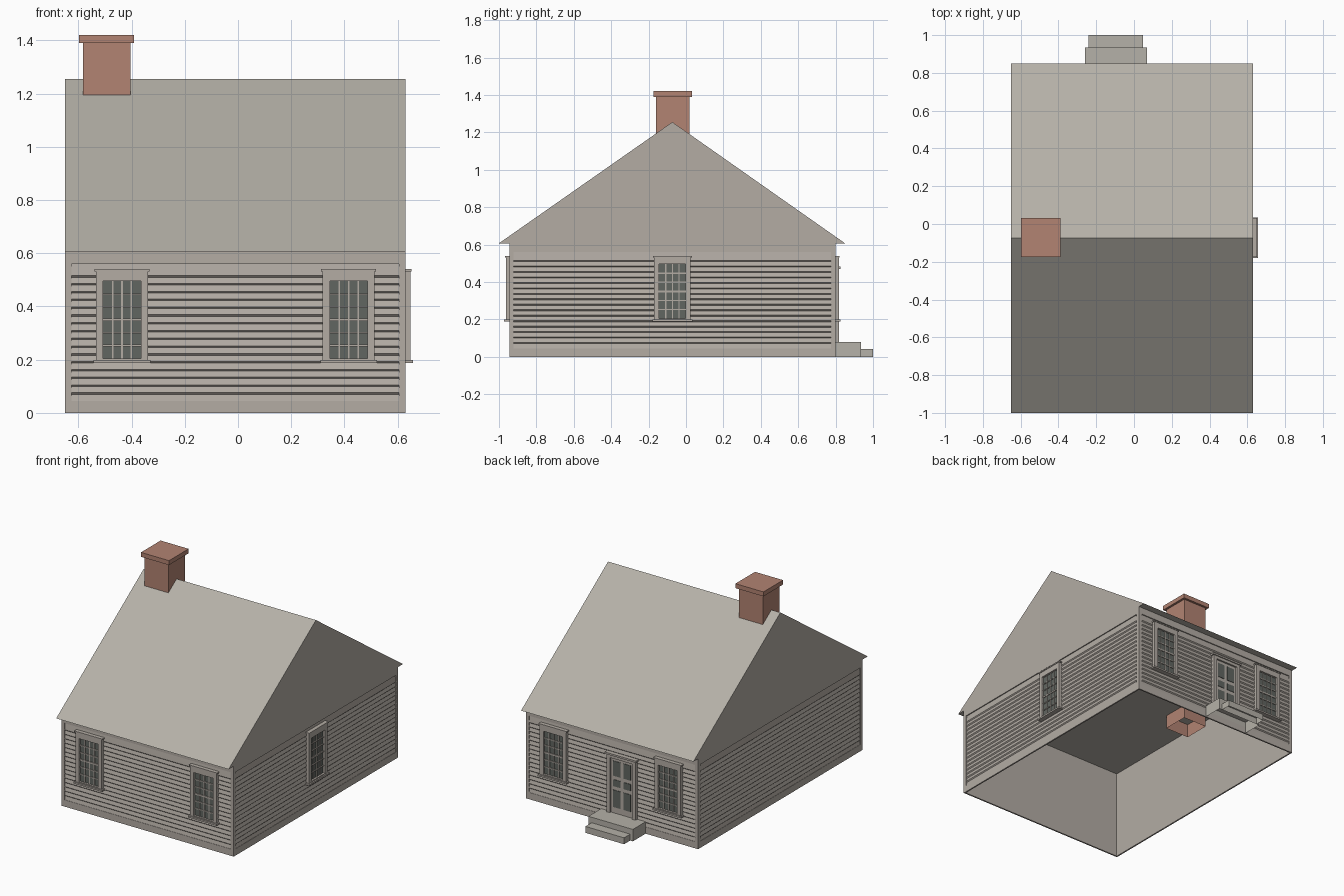
import bpy, bmesh
from math import radians
from mathutils import Matrix

if "Cube" in bpy.data.objects:
    bpy.data.objects.remove(bpy.data.objects["Cube"])


def material(name, rgb):
    lin = [((c / 255 + 0.055) / 1.055) ** 2.4 for c in rgb] + [1]
    m = bpy.data.materials.new(name)
    m.use_nodes = True
    m.diffuse_color = lin
    bsdf = next(n for n in m.node_tree.nodes if n.type == 'BSDF_PRINCIPLED')
    bsdf.inputs["Base Color"].default_value = lin
    return m


WALL = material("warm grey paint", (179, 172, 164))
ROOF = material("grey roofing", (181, 177, 168))
BRICK = material("brick red", (178, 131, 114))
GLASS = material("dark glass", (97, 102, 97))


def finish(name, bm, mats, place=Matrix()):
    me = bpy.data.meshes.new(name)
    bm.to_mesh(me)
    bm.free()
    for m in mats:
        me.materials.append(m)
    ob = bpy.data.objects.new(name, me)
    ob.matrix_world = place
    bpy.context.collection.objects.link(ob)
    return ob


def boxes(name, spans, mat, place=Matrix(), open_bottom=False):
    """One object from boxes given as (x0, x1, y0, y1, z0, z1)."""
    bm = bmesh.new()
    for x0, x1, y0, y1, z0, z1 in spans:
        t = Matrix.Translation(((x0 + x1) / 2, (y0 + y1) / 2, (z0 + z1) / 2))
        s = Matrix.Diagonal((x1 - x0, y1 - y0, z1 - z0, 1))
        bmesh.ops.create_cube(bm, size=1, matrix=t @ s)
    if open_bottom:
        bm.normal_update()
        low = [f for f in bm.faces if f.normal.z < -0.9]
        bmesh.ops.delete(bm, geom=low, context='FACES')
    return finish(name, bm, [mat], place)


def strip(name, profile, half, mat, place):
    """Sheet swept across a wall from a (y, z) profile."""
    bm = bmesh.new()
    rows = [[bm.verts.new((x, y, z)) for x in (-half, half)] for y, z in profile]
    for (a, b), (d, c) in zip(rows, rows[1:]):
        bm.faces.new((a, b, c, d))
    return finish(name, bm, [mat], place)


X0, X1, Y0, Y1 = -0.65, 0.63, -0.945, 0.80
EAVE, RIDGE = 0.607, 1.255
LOW, HIGH = 0.045, 0.56
DEEP = 0.01


def wall(side, width, place):
    h = width / 2
    strip(side + "_wall_sheet", [(DEEP, 0), (DEEP, EAVE)], h - DEEP, WALL, place)
    # corner, base and frieze boards around the siding
    e = 0.024
    boxes(side + "_trim_boards", [(-h, e - h, 0, DEEP, 0, EAVE), (h - e, h, 0, DEEP, 0, EAVE),
                                  (e - h, h - e, 0, DEEP, 0, LOW),
                                  (e - h, h - e, 0, DEEP, HIGH, EAVE)], WALL, place)
    # overlapping clapboards, each with a lip at its lower edge
    edges = [0.073 + 0.0293 * i for i in range(16)]
    profile = [(0.002, LOW)]
    for z in edges:
        profile += [(0.007, z - 0.003), (0.001, z + 0.003)]
    profile.append((0.007, HIGH))
    strip(side + "_clapboards", profile, h - e, WALL, place)


def window(name, u, place):
    place = place @ Matrix.Translation((u, 0, 0))
    w, o, z0, z1, bot, top = 0.0975, 0.071, 0.205, 0.495, 0.195, 0.535
    boxes(name + "_glass", [(-o, o, -0.004, 0.004, z0, z1)], GLASS, place)
    f, b = -0.018, 0.006
    boxes(name + "_casing", [(-w, -o, f, b, bot, top), (o, w, f, b, bot, top),
                             (-o, o, f, b, z1, top), (-o, o, f, b, bot, z0)], WALL, place)
    boxes(name + "_cap_and_sill", [(-w - 0.006, w + 0.006, -0.022, b, 0.532, 0.54),
                                   (-w - 0.009, w + 0.009, -0.027, b, 0.188, 0.199)], WALL, place)
    # four columns and six rows of panes
    m = 0.003
    bars = [(x - m, x + m, -0.009, 0, z0, z1) for x in (-o / 2, 0, o / 2)]
    for i in range(1, 6):
        z = z0 + (z1 - z0) * i / 6
        t = 0.005 if i == 3 else m
        bars.append((-o, o, -0.01, 0, z - t, z + t))
    boxes(name + "_glazing_bars", bars, WALL, place)


def door(u, place):
    place = place @ Matrix.Translation((u, 0, 0))
    w, o, z0, z1 = 0.108, 0.083, 0.08, 0.45
    boxes("door_casing", [(-w, -o, -0.018, 0.006, z0, 0.475), (o, w, -0.018, 0.006, z0, 0.475),
                          (-o, o, -0.018, 0.006, z1, 0.475)], WALL, place)
    boxes("door_cornice", [(-w - 0.008, w + 0.008, -0.025, 0.006, 0.47, 0.482)], WALL, place)
    boxes("door_leaf", [(-o, o, -0.006, 0.006, z0, z1)], WALL, place)
    panes = []
    for a, b in ((0.12, 0.235), (0.26, 0.305), (0.33, 0.43)):
        for x in (-0.038, 0.038):
            panes.append((x - 0.027, x + 0.027, -0.009, 0, a, b))
    boxes("door_panels", panes, GLASS, place)


# walls: each built facing forward, then turned into place
cx, cy = (X0 + X1) / 2, (Y0 + Y1) / 2
places = {}
for side, x, y, angle, width in (("front", cx, Y0, 0, X1 - X0), ("left", X1, cy, 90, Y1 - Y0),
                                 ("back", cx, Y1, 180, X1 - X0), ("right", X0, cy, -90, Y1 - Y0)):
    places[side] = Matrix.Translation((x, y, 0)) @ Matrix.Rotation(radians(angle), 4, 'Z')
    wall(side, width, places[side])

for side in ("front", "back"):
    for i, u in enumerate((-0.426, 0.426)):
        window(f"{side}_window_{i + 1}", u, places[side])
window("left_window", 0, places["left"])
door(0.08, places["back"])

# roof: closed gable prism with flat soffit and ceiling
bm = bmesh.new()
tri = [(-1.0, EAVE), (0.85, EAVE), (-0.073, RIDGE)]
end = bm.faces.new([bm.verts.new((X0, y, z)) for y, z in tri])
ext = bmesh.ops.extrude_face_region(bm, geom=[end], use_keep_orig=True)
new = [v for v in ext["geom"] if isinstance(v, bmesh.types.BMVert)]
bmesh.ops.translate(bm, verts=new, vec=(X1 - X0, 0, 0))
bmesh.ops.recalc_face_normals(bm, faces=bm.faces)
for f in bm.faces:
    f.material_index = 1 if abs(f.normal.x) > 0.9 else 0
finish("gable_roof", bm, [ROOF, WALL])

# chimney, hanging below the ceiling with an open end
boxes("chimney_stack", [(-0.583, -0.405, -0.16, 0.018, 0.515, 1.39)], BRICK, open_bottom=True)
boxes("chimney_cap", [(-0.598, -0.39, -0.175, 0.033, 1.39, 1.42)], BRICK)

# back door steps
boxes("upper_step", [(-0.26, 0.07, Y1, 0.935, 0, 0.08)], ROOF, open_bottom=True)
boxes("lower_step", [(-0.24, 0.047, 0.935, 1.0, 0, 0.043)], ROOF, open_bottom=True)
